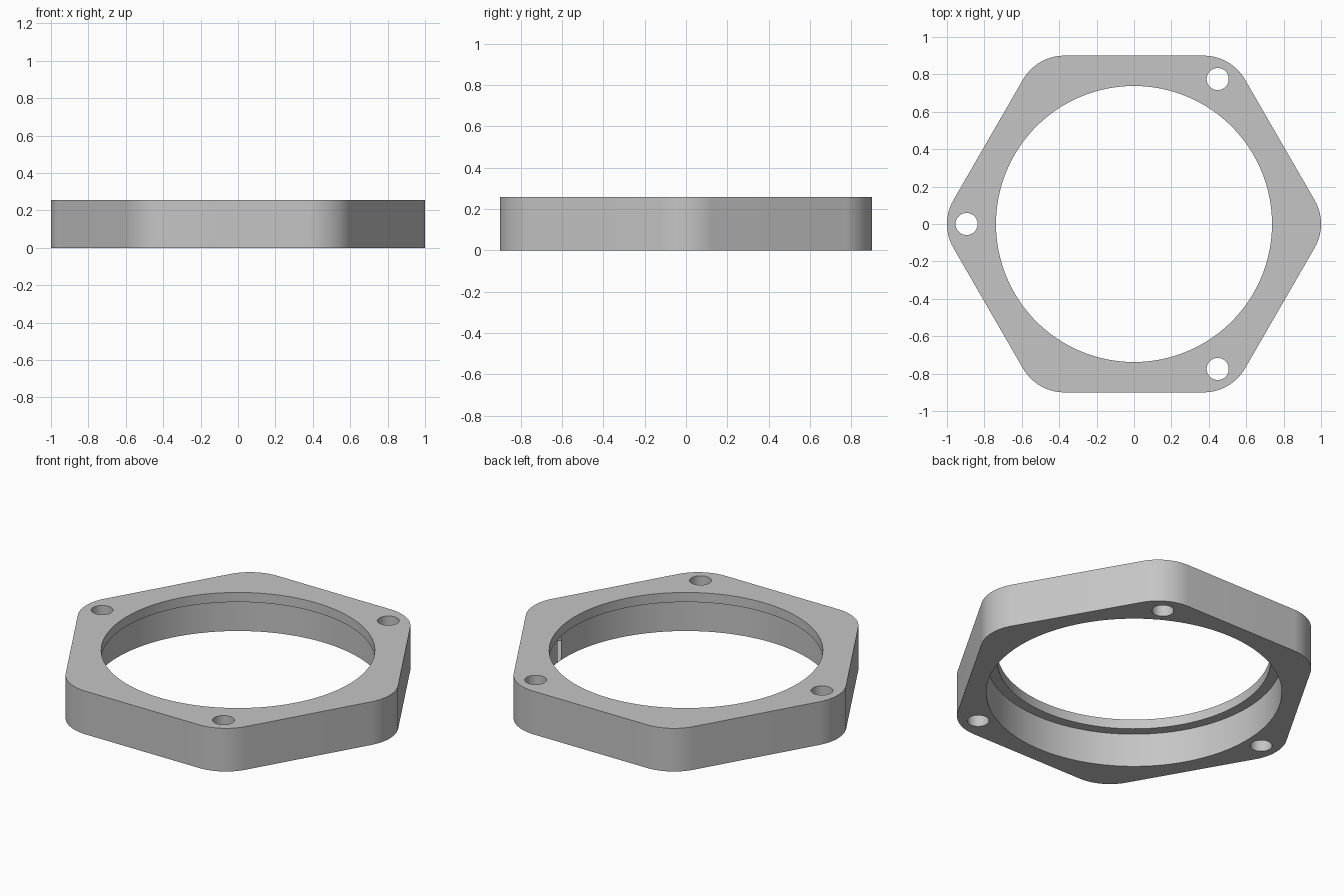
import bpy, bmesh
from math import radians, cos, sin

if "Cube" in bpy.data.objects:
    bpy.data.objects.remove(bpy.data.objects["Cube"])

HEIGHT = 0.257
LIP = 0.057                          # thickness of the narrow upper lip
CORNER_DIST, CORNER_R = 0.746, 0.254
HOLE_DIST, HOLE_R = 0.895, 0.059

grey = bpy.data.materials.new("light grey")
grey.use_nodes = True
grey.diffuse_color = (0.56, 0.56, 0.56, 1)
grey.node_tree.nodes["Principled BSDF"].inputs["Base Color"].default_value = grey.diffuse_color


def prism(name, outline, z0, z1):
    """Extrude a closed outline straight up from z0 to z1."""
    bm = bmesh.new()
    face = bm.faces.new([bm.verts.new((x, y, z0)) for x, y in outline])
    top = bmesh.ops.extrude_face_region(bm, geom=[face])["geom"]
    verts = [v for v in top if isinstance(v, bmesh.types.BMVert)]
    bmesh.ops.translate(bm, verts=verts, vec=(0, 0, z1 - z0))
    bmesh.ops.recalc_face_normals(bm, faces=bm.faces)
    mesh = bpy.data.meshes.new(name)
    bm.to_mesh(mesh)
    bm.free()
    mesh.materials.append(grey)
    obj = bpy.data.objects.new(name, mesh)
    bpy.context.collection.objects.link(obj)
    return obj


def arc(cx, cy, r, start, sweep, steps):
    angles = [radians(start + sweep * i / steps) for i in range(steps + 1)]
    return [(cx + r * cos(a), cy + r * sin(a)) for a in angles]


def circle(cx, cy, r, steps):
    return arc(cx, cy, r, 0, 360, steps)[:-1]


# Hexagonal plate with rounded corners
outline = []
for deg in range(0, 360, 60):
    a = radians(deg)
    outline += arc(CORNER_DIST * cos(a), CORNER_DIST * sin(a), CORNER_R, deg - 30, 60, 16)
flange = prism("hexagonal_flange", outline, 0, HEIGHT)

# Stepped bore and three bolt holes
cutters = [
    prism("bore_cutter", circle(0, 0, 0.738, 128), -0.1, HEIGHT + 0.1),
    prism("recess_cutter", circle(0, 0, 0.797, 128), -0.1, HEIGHT - LIP),
]
for deg in (60, 180, 300):
    a = radians(deg)
    hole = circle(HOLE_DIST * cos(a), HOLE_DIST * sin(a), HOLE_R, 40)
    cutters.append(prism("bolt_hole_cutter", hole, -0.1, HEIGHT + 0.1))

bpy.context.view_layer.objects.active = flange
for cutter in cutters:
    cutter.hide_render = True
    mod = flange.modifiers.new("cut", "BOOLEAN")
    mod.operation = "DIFFERENCE"
    mod.solver = "EXACT"
    mod.object = cutter
    bpy.ops.object.modifier_apply(modifier=mod.name)
    bpy.data.objects.remove(cutter)

# Smooth curved walls, crisp edges
bpy.ops.object.select_all(action="DESELECT")
flange.select_set(True)
bpy.ops.object.shade_smooth_by_angle(angle=radians(30))
